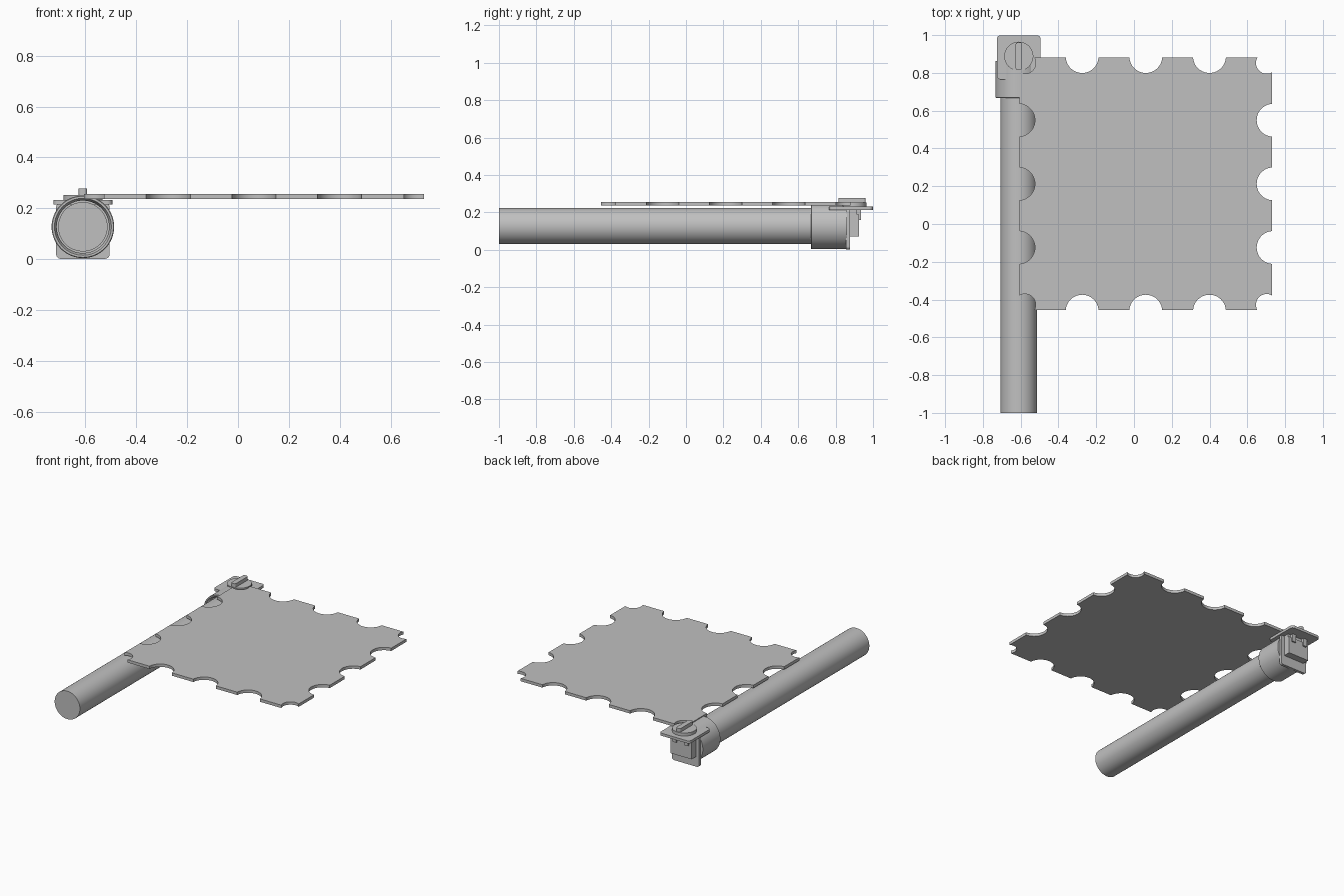
import bpy, bmesh
from math import sin, cos, pi, radians, sqrt
from mathutils import Matrix, Vector

cube = bpy.data.objects.get("Cube")
if cube:
    bpy.data.objects.remove(cube, do_unlink=True)

grey = bpy.data.materials.new("light grey")
grey.use_nodes = True
COLOUR = (0.53, 0.53, 0.53, 1)
grey.diffuse_color = COLOUR
grey.node_tree.nodes["Principled BSDF"].inputs["Base Color"].default_value = COLOUR

AXIS_X, AXIS_Z = -0.61, 0.127
KNOB_Y = 0.888


def finish(name, bm, smooth=True):
    bmesh.ops.recalc_face_normals(bm, faces=bm.faces)
    mesh = bpy.data.meshes.new(name)
    bm.to_mesh(mesh)
    bm.free()
    mesh.materials.append(grey)
    ob = bpy.data.objects.new(name, mesh)
    bpy.context.collection.objects.link(ob)
    if smooth:
        bpy.ops.object.select_all(action='DESELECT')
        ob.select_set(True)
        bpy.context.view_layer.objects.active = ob
        bpy.ops.object.shade_smooth_by_angle(angle=radians(30))
    return ob


def prism(name, outline, depth, place):
    """Extrude a flat outline along local z, then place it."""
    bm = bmesh.new()
    face = bm.faces.new([bm.verts.new((u, v, 0)) for u, v in outline])
    new = bmesh.ops.extrude_face_region(bm, geom=[face])["geom"]
    moved = [g for g in new if isinstance(g, bmesh.types.BMVert)]
    bmesh.ops.translate(bm, verts=moved, vec=(0, 0, depth))
    bm.transform(place)
    return finish(name, bm)


def arc(cu, cv, r, start, end, steps):
    angles = [radians(start + (end - start) * i / steps) for i in range(steps + 1)]
    return [(cu + r * cos(a), cv + r * sin(a)) for a in angles]


def rounded(w, h, r):
    pts = []
    for k, (su, sv) in enumerate(((1, 1), (-1, 1), (-1, -1), (1, -1))):
        pts += arc(su * (w / 2 - r), sv * (h / 2 - r), r, 90 * k, 90 * k + 90, 6)
    return pts


def lathe(name, profile, steps=64):
    """Spin (radius, y) points about the tube axis."""
    bm = bmesh.new()
    rings = [[bm.verts.new((AXIS_X + r * cos(2 * pi * i / steps), y,
                            AXIS_Z + r * sin(2 * pi * i / steps)))
              for i in range(steps)] for r, y in profile]
    for a, b in zip(rings, rings[1:]):
        for i in range(steps):
            j = (i + 1) % steps
            bm.faces.new((a[i], a[j], b[j], b[i]))
    bm.faces.new(rings[0])
    bm.faces.new(rings[-1])
    return finish(name, bm)


def box(name, lo, hi):
    lo, hi = Vector(lo), Vector(hi)
    bm = bmesh.new()
    bmesh.ops.create_cube(bm, size=1)
    bmesh.ops.scale(bm, vec=hi - lo, verts=bm.verts)
    bmesh.ops.translate(bm, vec=(lo + hi) / 2, verts=bm.verts)
    return finish(name, bm, smooth=False)


# Square sheet with scalloped edges and bitten corners
HALF, BITE, NOTCH, INSET, CORNER = 0.668, 0.337, 0.087, 0.028, 0.057
reach = sqrt(CORNER ** 2 - INSET ** 2)
outline = []
for k in range(4):
    side = []
    for u in (-BITE, 0, BITE):
        side += arc(u, HALF + 0.006, NOTCH, 184, 356, 20)
    side += arc(HALF - INSET, HALF - INSET, CORNER, 150.6, 299.4, 16)
    for u, v in side:
        for _ in range(k):
            u, v = v, -u
        outline.append((u, v))
prism("scalloped_sheet", outline, 0.02, Matrix.Translation((0.0625, 0.2125, 0.236)))

# Long tube and the collar that grips its end
lathe("tube", [(0.097, -1.0), (0.097, 0.85)])
lathe("collar", [(0.103, 0.85), (0.103, 0.685), (0.112, 0.667), (0.12, 0.667),
                 (0.123, 0.67), (0.123, 0.862)])

# Upright end plate and flat top plate of the bracket
stand = Matrix.Rotation(pi / 2, 4, 'X')
prism("end_plate", rounded(0.21, 0.222, 0.018), 0.02,
      Matrix.Translation((AXIS_X, 0.876, 0.112)) @ stand)
prism("top_plate", rounded(0.232, 0.234, 0.02), 0.018,
      Matrix.Translation((AXIS_X, 0.882, 0.214)))

# Latch block behind the end plate, with two hooks
box("latch_block", (AXIS_X - 0.08, 0.874, 0.07), (AXIS_X + 0.08, 0.925, 0.19))
for side, label in ((1, "left"), (-1, "right")):
    x = AXIS_X + side * 0.045
    box(label + "_hook", (x - 0.014, 0.874, 0.16), (x + 0.014, 0.936, 0.215))
box("latch_neck", (AXIS_X - 0.08, 0.874, 0.19), (AXIS_X + 0.08, 0.915, 0.215))

# Turn knob: disc and grip bar
prism("knob_disc", arc(0, 0, 0.077, 0, 352.5, 47), 0.022,
      Matrix.Translation((AXIS_X, KNOB_Y, 0.231)))
prism("knob_grip", rounded(0.034, 0.146, 0.012), 0.03,
      Matrix.Translation((AXIS_X, KNOB_Y, 0.248)))
